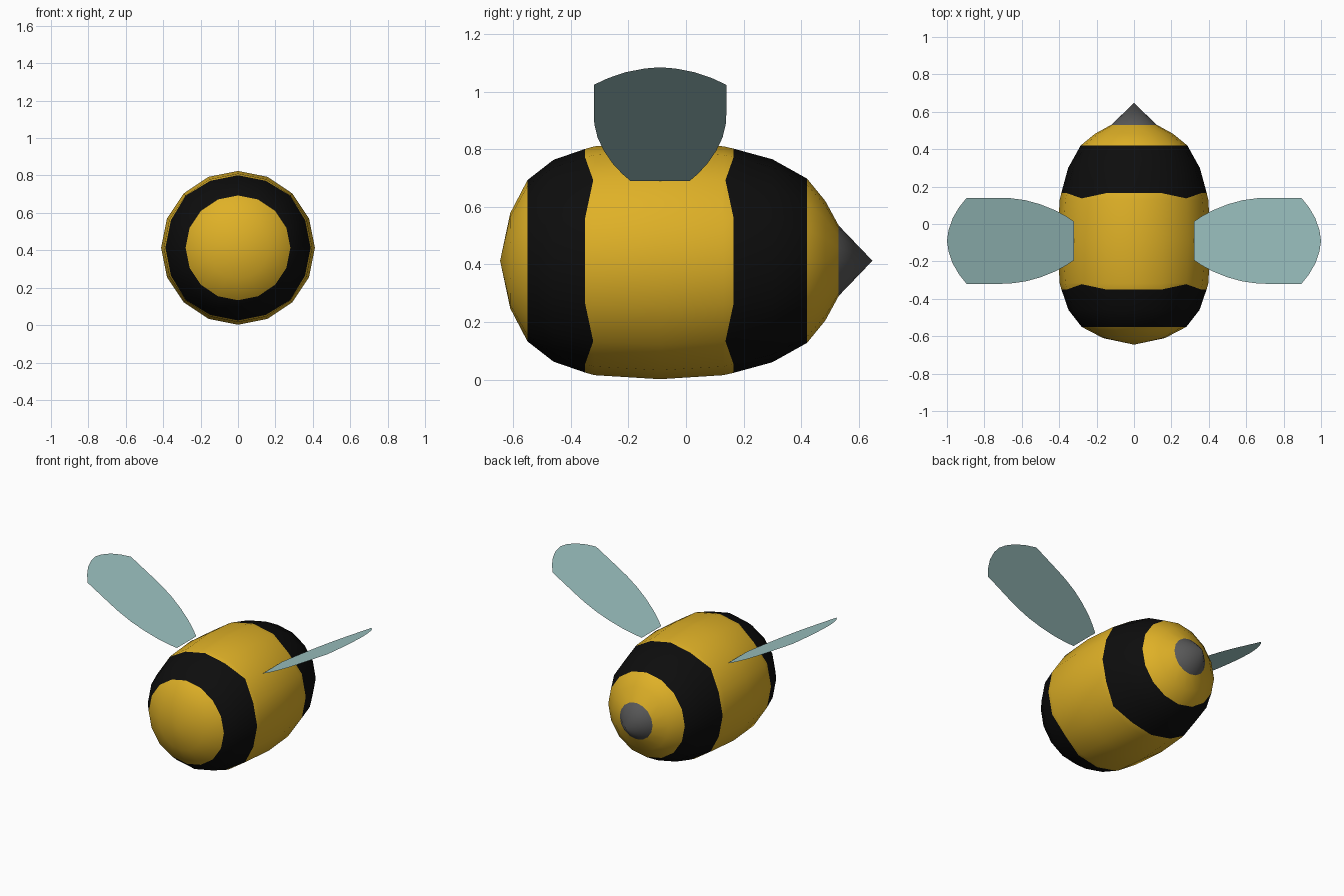
import bpy, bmesh, math

if "Cube" in bpy.data.objects:
    bpy.data.objects.remove(bpy.data.objects["Cube"])

CZ = 0.413      # height of the body axis
SIDES = 16


def material(name, rgb):
    m = bpy.data.materials.new(name)
    m.diffuse_color = (*rgb, 1)
    m.use_nodes = True
    m.node_tree.nodes["Principled BSDF"].inputs["Base Color"].default_value = m.diffuse_color
    return m


YELLOW = material("honey yellow", (0.74, 0.44, 0.02))
BLACK = material("stripe black", (0.004, 0.004, 0.004))
GREY = material("sting grey", (0.1, 0.1, 0.1))
BLUE = material("wing blue", (0.35, 0.57, 0.56))


def finish(bm, name, mats, smooth=True):
    me = bpy.data.meshes.new(name)
    bm.to_mesh(me)
    bm.free()
    for m in mats:
        me.materials.append(m)
    for p in me.polygons:
        p.use_smooth = smooth
    ob = bpy.data.objects.new(name, me)
    bpy.context.collection.objects.link(ob)
    return ob


def lathe(name, rings, mats):
    """Rings along y: (y, radius, y shift at diagonals, radius shift there, colour of next band)."""
    bm = bmesh.new()
    loops = []
    for y, r, dy, dr, _ in rings:
        if r == 0:
            loops.append([bm.verts.new((0, y, CZ))] * SIDES)
            continue
        loop = []
        for i in range(SIDES):
            a = 2 * math.pi * i / SIDES
            d = 1 if i % 4 == 2 else 0
            rr = r + dr * d
            loop.append(bm.verts.new((rr * math.cos(a), y + dy * d, CZ + rr * math.sin(a))))
        loops.append(loop)
    for k in range(len(loops) - 1):
        for i in range(SIDES):
            j = (i + 1) % SIDES
            quad = [loops[k][i], loops[k][j], loops[k + 1][j], loops[k + 1][i]]
            f = bm.faces.new(list(dict.fromkeys(quad)))
            f.material_index = rings[k][4]
    bmesh.ops.recalc_face_normals(bm, faces=bm.faces[:])
    return finish(bm, name, mats)


# Striped body, the stripe edges bulge at the diagonals
lathe("body", [
    (-0.645, 0, 0, 0, 0),
    (-0.61, 0.165, 0, 0, 0),
    (-0.55, 0.28, 0, 0, 1),
    (-0.46, 0.35, 0, 0, 1),
    (-0.35, 0.388, 0.028, 0.007, 0),
    (-0.318, 0.397, 0, 0, 0),
    (-0.09, 0.411, 0, 0, 0),
    (0.13, 0.397, 0, 0, 0),
    (0.165, 0.389, -0.028, 0.006, 1),
    (0.30, 0.352, 0, 0, 1),
    (0.42, 0.285, 0, 0, 0),
    (0.483, 0.208, 0, 0, 0),
    (0.53, 0.122, 0, 0, 0),
], [YELLOW, BLACK])

# Sting cone
lathe("sting", [(0.53, 0.122, 0, 0, 0), (0.647, 0, 0, 0, 0)], [GREY])

# Flat wings: half outline (x, half width), mirrored about the wing's own axis
OUTLINE = [(0.32, 0.103), (0.36, 0.13), (0.42, 0.163), (0.50, 0.195), (0.58, 0.217),
           (0.66, 0.228), (0.72, 0.23), (0.895, 0.23), (0.935, 0.18), (0.97, 0.12),
           (0.992, 0.055)]
points = ([(x, w) for x, w in OUTLINE] + [(1.0, 0)]
          + [(x, -w) for x, w in reversed(OUTLINE)])
for side, name in ((1, "right_wing"), (-1, "left_wing")):
    bm = bmesh.new()
    vs = [bm.verts.new((side * x, -0.09 + w, 0.69 + (x - 0.32) * 0.58)) for x, w in points]
    f = bm.faces.new(vs)
    f.normal_update()
    if f.normal.z < 0:
        f.normal_flip()
    finish(bm, name, [BLUE], smooth=False)
